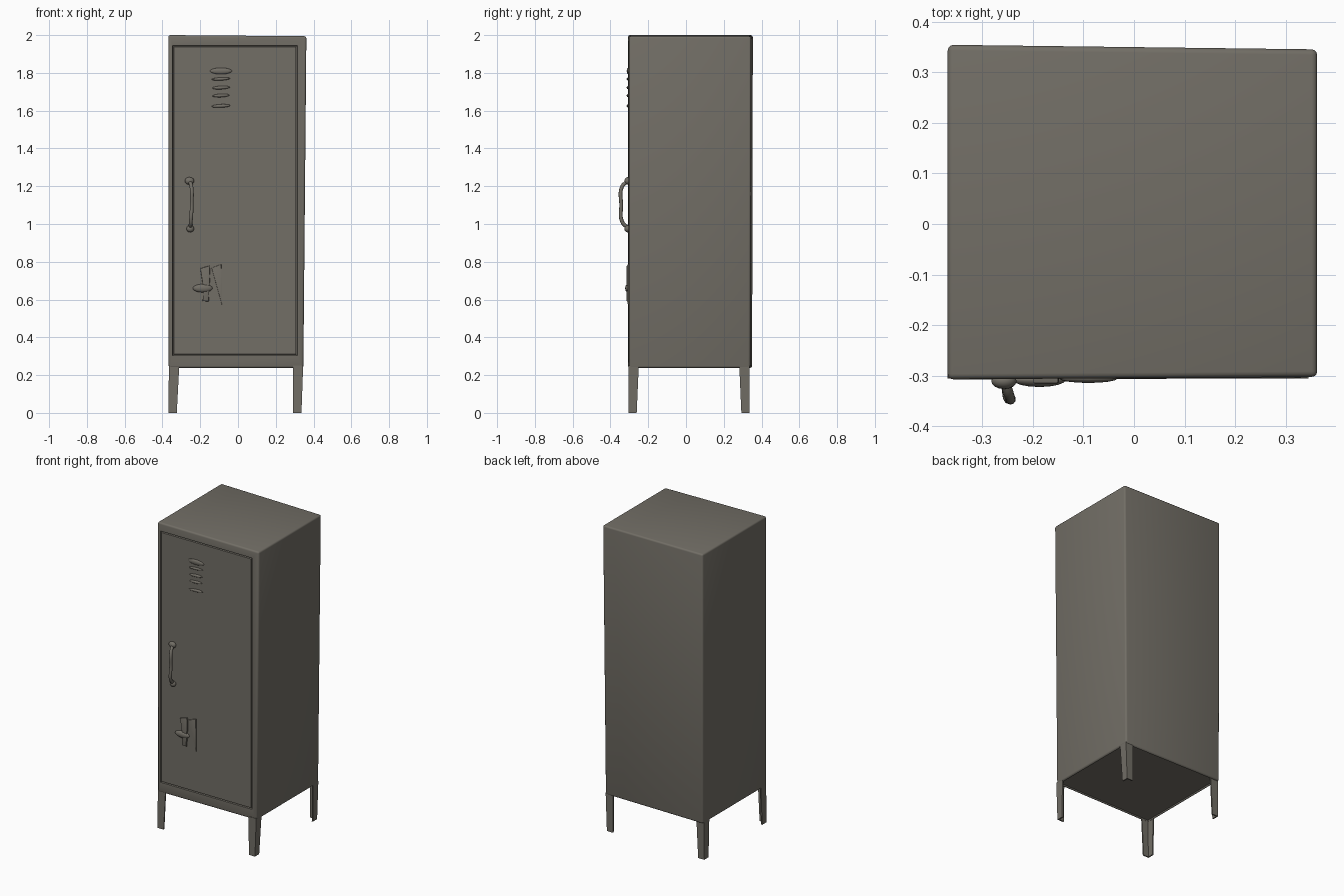
import bpy
import bmesh
from math import radians
from mathutils import Vector, Matrix

cube = bpy.data.objects.get("Cube")
if cube:
    bpy.data.objects.remove(cube, do_unlink=True)

paint = bpy.data.materials.new("grey_metal_paint")
paint.use_nodes = True
COLOUR = (0.168, 0.156, 0.132, 1)
paint.diffuse_color = COLOUR
paint.node_tree.nodes["Principled BSDF"].inputs["Base Color"].default_value = COLOUR

FRONT = -0.305


def link(name, data):
    obj = bpy.data.objects.new(name, data)
    bpy.context.scene.collection.objects.link(obj)
    data.materials.append(paint)
    return obj


def finish(name, bm):
    bmesh.ops.recalc_face_normals(bm, faces=bm.faces)
    mesh = bpy.data.meshes.new(name)
    bm.to_mesh(mesh)
    bm.free()
    return link(name, mesh)


def prism(bm, bottom, top):
    """Solid between two matching loops of points."""
    low = [bm.verts.new(p) for p in bottom]
    high = [bm.verts.new(p) for p in top]
    bm.faces.new(low[::-1])
    bm.faces.new(high)
    n = len(low)
    for i in range(n):
        j = (i + 1) % n
        bm.faces.new((low[i], low[j], high[j], high[i]))
    bmesh.ops.recalc_face_normals(bm, faces=bm.faces)


def facing(bm, direction):
    faces = [f for f in bm.faces if f.normal.dot(Vector(direction)) > 0.9]
    return max(faces, key=lambda f: f.calc_area())


def inset(bm, face, width, depth=0.0):
    bmesh.ops.inset_individual(bm, faces=[face], thickness=width, depth=depth)


def blob(name, centre, size, tilt=0):
    bm = bmesh.new()
    bmesh.ops.create_uvsphere(bm, u_segments=16, v_segments=10, radius=1)
    place = (Matrix.Translation(centre) @ Matrix.Rotation(radians(tilt), 4, 'Y')
             @ Matrix.Diagonal((*size, 1)))
    bmesh.ops.transform(bm, matrix=place, verts=bm.verts)
    return finish(name, bm)


def plate(name, outline, y_back, y_front, bevel=0.004):
    """Extrude an x, z outline out of the door."""
    bm = bmesh.new()
    prism(bm, [(x, y_back, z) for x, z in outline], [(x, y_front, z) for x, z in outline])
    edges = facing(bm, (0, -1, 0)).edges[:]
    bmesh.ops.bevel(bm, geom=edges, offset=bevel, segments=2, profile=0.5, affect='EDGES')
    return finish(name, bm)


# Cabinet with rounded edges, slightly narrower on the lower right
bm = bmesh.new()
prism(bm,
      [(-0.367, -0.307, 0.238), (0.346, -0.302, 0.238), (0.346, 0.34, 0.238), (-0.367, 0.35, 0.238)],
      [(-0.368, -0.307, 2.0), (0.362, -0.302, 1.994), (0.362, 0.345, 1.994), (-0.368, 0.354, 2.0)])
bmesh.ops.bevel(bm, geom=bm.edges[:], offset=0.011, segments=3, profile=0.5, affect='EDGES')
bm.normal_update()

# Door opening, groove and door panel cut into the front
door = facing(bm, (0, -1, 0))
inset(bm, door, 0.005)
for v in door.verts:
    v.co.x = -0.347 if v.co.x < 0 else 0.314
    v.co.z = 0.303 if v.co.z < 1 else 1.945
    v.co.y = FRONT
bm.normal_update()
inset(bm, door, 0.003, -0.012)
inset(bm, door, 0.005)
inset(bm, door, 0.003, 0.012)

# Shallow recessed underside
inset(bm, facing(bm, (0, 0, -1)), 0.004, -0.008)
finish("cabinet", bm)


# Angle-section legs
def leg_section(x, y, z, sx, sy, width):
    t = 0.008
    shape = [(0, 0), (width, 0), (width, t), (t, t), (t, width), (0, width)]
    return [(x + sx * a, y + sy * b, z) for a, b in shape]


for side, x_top, x_foot, sx in (("right", -0.366, -0.368, 1), ("left", 0.345, 0.336, -1)):
    for end, y, sy in (("front", -0.305, 1), ("back", 0.337, -1)):
        bm = bmesh.new()
        prism(bm, leg_section(x_foot, y, 0.0, sx, sy, 0.044),
              leg_section(x_top, y, 0.25, sx, sy, 0.055))
        finish(f"{end}_{side}_leg", bm)

# Vent slats, shorter towards the bottom
slats = [(1.81, 0.058, 0.017), (1.768, 0.05, 0.008), (1.722, 0.047, 0.009),
         (1.68, 0.045, 0.009), (1.625, 0.05, 0.009)]
for i, (z, half, thick) in enumerate(slats):
    blob(f"vent_slat_{i + 1}", (-0.09, FRONT, z), (half, 0.009, thick), -3 if i else 0)

# Bowed door handle with round mounts
curve = bpy.data.curves.new("door_handle", 'CURVE')
curve.dimensions = '3D'
curve.bevel_depth = 0.01
curve.bevel_resolution = 3
curve.use_fill_caps = True
spline = curve.splines.new('BEZIER')
path = [(-0.258, -0.3, 1.23), (-0.247, -0.337, 1.2), (-0.245, -0.343, 1.1),
        (-0.25, -0.337, 1.01), (-0.254, -0.3, 0.975)]
spline.bezier_points.add(len(path) - 1)
for point, co in zip(spline.bezier_points, path):
    point.co = co
    point.handle_left_type = point.handle_right_type = 'AUTO'
link("door_handle", curve)
blob("upper_handle_mount", (-0.257, -0.31, 1.228), (0.025, 0.016, 0.02))
blob("lower_handle_mount", (-0.253, -0.31, 0.975), (0.02, 0.016, 0.019))

# Latch: upright plate, cross bar and wedge
plate("latch_plate", [(-0.2, 0.765), (-0.15, 0.78), (-0.148, 0.72), (-0.155, 0.59),
                      (-0.187, 0.592), (-0.184, 0.66)], -0.3, -0.315)
blob("latch_bar", (-0.187, -0.308, 0.66), (0.052, 0.014, 0.022))
plate("latch_wedge", [(-0.14, 0.768), (-0.088, 0.787), (-0.086, 0.575)], -0.3, -0.311, 0.003)

# Smooth the rounded parts and keep hard edges
for obj in bpy.context.scene.objects:
    obj.select_set(obj.type == 'MESH' and paint.name in obj.data.materials)
    if obj.select_get():
        bpy.context.view_layer.objects.active = obj
bpy.ops.object.shade_smooth_by_angle(angle=radians(40))
